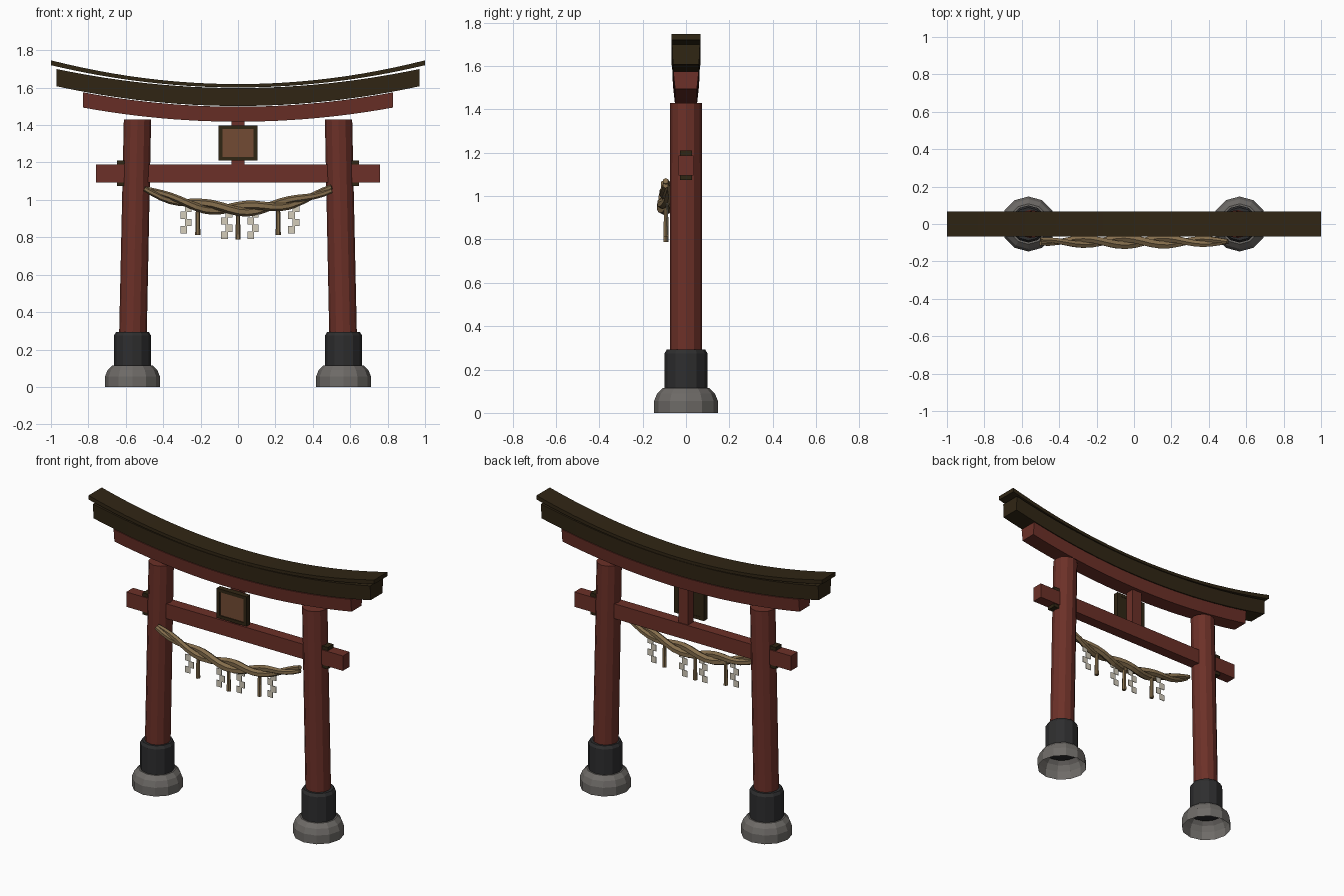
import bpy, bmesh, math
from mathutils import Vector

if "Cube" in bpy.data.objects:
    bpy.data.objects.remove(bpy.data.objects["Cube"])


def mat(name, r, g, b):
    m = bpy.data.materials.new(name)
    m.diffuse_color = (r, g, b, 1)
    m.use_nodes = True
    m.node_tree.nodes["Principled BSDF"].inputs["Base Color"].default_value = m.diffuse_color
    return m


RED = mat("vermilion_wood", 0.150, 0.030, 0.021)
DARK = mat("dark_wood", 0.030, 0.019, 0.007)
BLACK = mat("black_sleeve", 0.027, 0.027, 0.028)
STONE = mat("grey_stone", 0.155, 0.145, 0.135)
PANEL = mat("brown_panel", 0.170, 0.070, 0.033)
ROPE = mat("straw_rope", 0.230, 0.153, 0.072)
PAPER = mat("white_paper", 0.66, 0.61, 0.50)


def finish(name, bm, material):
    bmesh.ops.recalc_face_normals(bm, faces=bm.faces)
    me = bpy.data.meshes.new(name)
    bm.to_mesh(me)
    bm.free()
    me.materials.append(material)
    ob = bpy.data.objects.new(name, me)
    bpy.context.collection.objects.link(ob)
    return ob


def loft(name, rings, material, cap_start=True, cap_end=True):
    """Skin a list of closed point rings."""
    bm = bmesh.new()
    vs = [[bm.verts.new(p) for p in ring] for ring in rings]
    n = len(vs[0])
    for a, b in zip(vs, vs[1:]):
        for i in range(n):
            j = (i + 1) % n
            bm.faces.new((a[i], a[j], b[j], b[i]))
    if cap_start:
        bm.faces.new(vs[0])
    if cap_end:
        bm.faces.new(vs[-1])
    return finish(name, bm, material)


def box(name, x0, x1, y0, y1, z0, z1, material):
    return loft(name, [[(x0, y0, z), (x1, y0, z), (x1, y1, z), (x0, y1, z)]
                       for z in (z0, z1)], material)


def lathe(name, profile, material, sides=12, cap_start=True):
    """profile: (centre x, radius, z)"""
    rings = [[(cx + r * math.cos(2 * math.pi * i / sides),
               r * math.sin(2 * math.pi * i / sides), z) for i in range(sides)]
             for cx, r, z in profile]
    return loft(name, rings, material, cap_start)


def curved_beam(name, half, low, k_low, high, k_high, w_low, w_high, material):
    """Beam along x whose bottom and top sweep up as parabolas."""
    rings = []
    n = 24
    for i in range(n + 1):
        x = half * (2 * i / n - 1)
        b, t = low + k_low * x * x, high + k_high * x * x
        rings.append([(x, -w_low, b), (x, w_low, b), (x, w_high, t), (x, -w_high, t)])
    return loft(name, rings, material)


# Posts with stone feet, sleeves and wedges
for s, side in ((-1, "left"), (1, "right")):
    c = s * 0.5645
    lathe(side + "_stone_foot", [(c, 0.147, 0), (c, 0.147, 0.055), (c, 0.133, 0.09),
                                 (c, 0.108, 0.115)], STONE, cap_start=False)
    lathe(side + "_sleeve", [(c, 0.099, 0.105), (c, 0.099, 0.275), (c, 0.088, 0.293)], BLACK)
    lathe(side + "_post", [(s * 0.565, 0.074, 0.12), (s * 0.5375, 0.073, 1.43)], RED)
    xs = sorted((s * 0.57, s * 0.648))
    box(side + "_upper_wedge", *xs, -0.028, 0.028, 1.185, 1.21, DARK)
    box(side + "_lower_wedge", *xs, -0.028, 0.028, 1.073, 1.097, DARK)

# Beams
box("tie_beam", -0.758, 0.758, -0.034, 0.034, 1.094, 1.188, RED)
curved_beam("lower_lintel", 0.83, 1.418, 0.11, 1.498, 0.112, 0.05, 0.059, RED)
curved_beam("upper_lintel", 0.97, 1.502, 0.112, 1.598, 0.108, 0.06, 0.064, DARK)
curved_beam("roof_cap", 1.0, 1.601, 0.119, 1.619, 0.127, 0.066, 0.066, DARK)

# Centre strut and framed plaque
box("centre_strut", -0.034, 0.034, -0.028, 0.028, 1.18, 1.43, RED)
box("plaque_back", -0.09, 0.09, -0.05, -0.03, 1.22, 1.39, DARK)
for s, side in ((-1, "left"), (1, "right")):
    xs = sorted((s * 0.084, s * 0.105))
    box("plaque_frame_" + side, *xs, -0.063, -0.028, 1.21, 1.398, DARK)
box("plaque_frame_bottom", -0.084, 0.084, -0.063, -0.028, 1.21, 1.23, DARK)
box("plaque_frame_top", -0.084, 0.084, -0.063, -0.028, 1.378, 1.398, DARK)
box("plaque_panel", -0.084, 0.084, -0.057, -0.05, 1.23, 1.378, PANEL)


# Twisted two-strand rope
def rope_z(x):
    return 0.952 + 0.43 * x * x


def strand_point(t, phase):
    x = -0.5 + t
    off = 0.010 + 0.009 * math.sin(math.pi * t)
    a = phase + 2 * math.pi * 2.25 * t
    return Vector((x, -0.094 + off * math.cos(a), rope_z(x) + off * math.sin(a)))


for k in range(2):
    rings = []
    n = 22
    for i in range(n + 1):
        t = i / n
        p = strand_point(t, k * math.pi)
        d = (strand_point(t + 0.01, k * math.pi) - strand_point(t - 0.01, k * math.pi)).normalized()
        u = d.cross(Vector((0, 1, 0))).normalized()
        v = d.cross(u)
        r = 0.014 + 0.010 * math.sin(math.pi * t)
        rings.append([p + r * (u * math.cos(math.pi * j / 3) + v * math.sin(math.pi * j / 3))
                      for j in range(6)])
    loft("rope_strand_%d" % (k + 1), rings, ROPE)

# Straw tassels
for i, (x, z) in enumerate(((-0.215, 0.812), (0, 0.788), (0.215, 0.812))):
    rings = [[(x + r * math.cos(math.pi * j / 3), -0.092 + r * math.sin(math.pi * j / 3), h)
              for j in range(6)] for r, h in ((0.010, rope_z(x)), (0.014, z))]
    loft("straw_tassel_%d" % (i + 1), rings, ROPE)

# Zigzag paper streamers
for i, (x, z) in enumerate(((-0.278, 0.975), (-0.06, 0.945), (0.08, 0.945), (0.298, 0.975))):
    for j in range(4):
        c = x + (-0.012 if j % 2 else 0.012)
        top = z - 0.038 * j
        y = -0.088 + 0.002 * (j % 2)
        box("paper_streamer_%d_%d" % (i + 1, j + 1), c - 0.018, c + 0.018,
            y - 0.002, y + 0.002, top - 0.04, top, PAPER)
